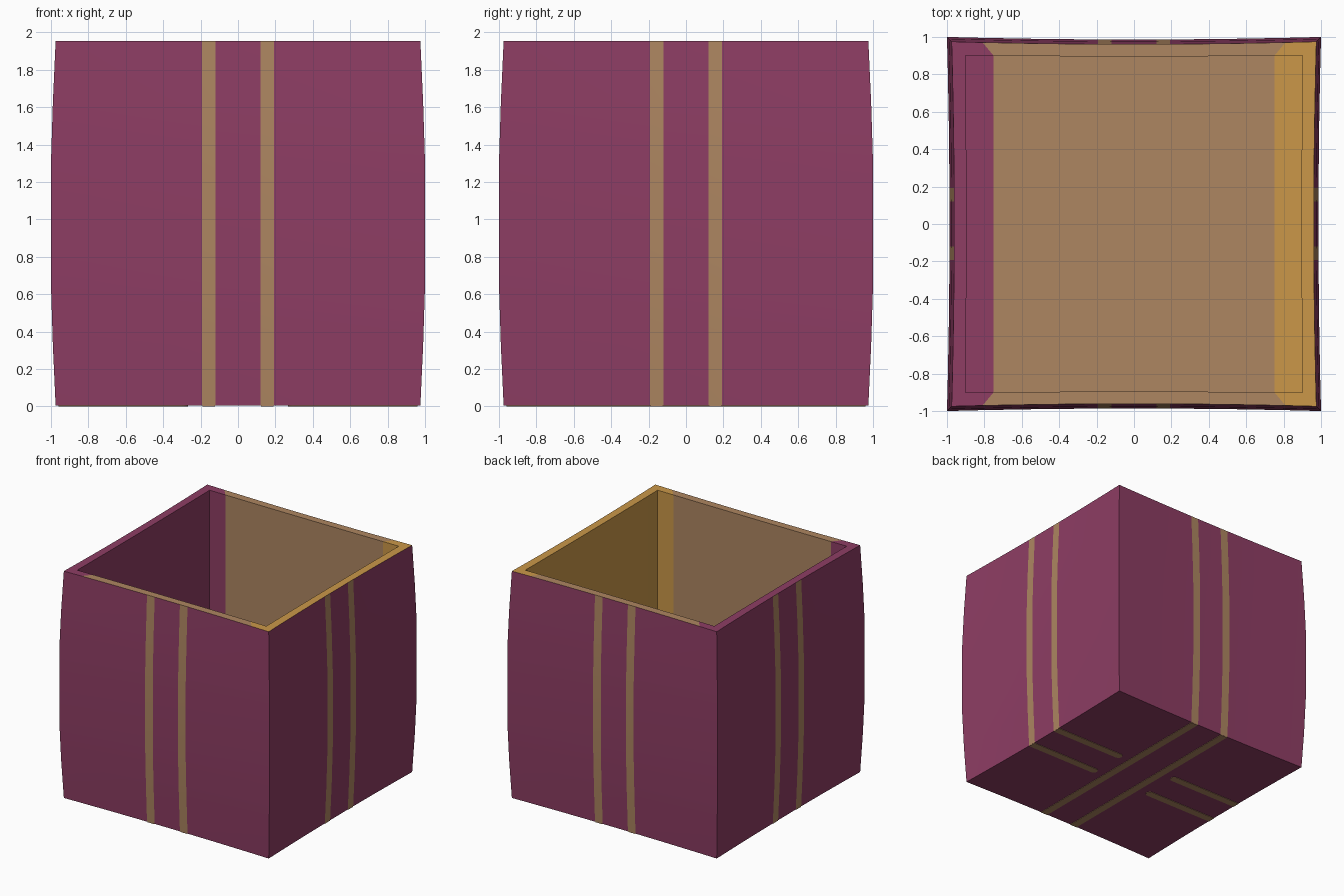
import bpy, bmesh, math

if "Cube" in bpy.data.objects:
    bpy.data.objects.remove(bpy.data.objects["Cube"])


def material(name, r, g, b):
    m = bpy.data.materials.new(name)
    lin = [c / 12.92 if c <= 0.04045 else ((c + 0.055) / 1.055) ** 2.4 for c in (r, g, b)]
    m.diffuse_color = (*lin, 1)
    m.use_nodes = True
    m.node_tree.nodes["Principled BSDF"].inputs["Base Color"].default_value = m.diffuse_color
    return m


PLUM, TAN, ORANGE = 0, 1, 2
MATS = [material("plum", 0.557, 0.24, 0.392),
        material("tan", 0.68, 0.525, 0.38),
        material("orange", 0.795, 0.595, 0.285)]
N = 9                      # segments per side
S0, S1 = 0.12, 0.193       # stripe edges


def finish(bm, name):
    bmesh.ops.recalc_face_normals(bm, faces=bm.faces[:])
    me = bpy.data.meshes.new(name)
    bm.to_mesh(me)
    bm.free()
    for m in MATS:
        me.materials.append(m)
    ob = bpy.data.objects.new(name, me)
    bpy.context.collection.objects.link(ob)
    return ob


def ring(bm, h, z, cut, pinch):
    """Square loop with slightly hollow sides."""
    out = []
    for k in range(4):
        for t in (-h, -cut, -0.5, -S1, -S0, S0, S1, 0.5, cut):
            x, y = t, -(h - pinch * (1 - (t / h) ** 2))
            for _ in range(k):
                x, y = -y, x
            out.append(bm.verts.new((x, y, z)))
    return out


def bridge(bm, a, b, rule):
    n = len(a)
    for i in range(n):
        j = (i + 1) % n
        f = bm.faces.new((a[i], a[j], b[j], b[i]))
        f.material_index = rule(i, f)


def cap(bm, r, rule):
    """Fill a square loop with strips running front to back."""
    for i in range(N):
        if i == 0:
            vs = r[0:2] + r[26:36]
        elif i == N - 1:
            vs = r[8:20]
        else:
            vs = [r[i], r[i + 1], r[26 - i], r[27 - i]]
        f = bm.faces.new(vs)
        f.material_index = rule(i, f)


def stripe_rule(i, f):
    return TAN if i % N in (3, 5) else PLUM


def lining_rule(i, f):
    x = f.calc_center_median().x
    return PLUM if x < -0.75 else ORANGE if x > 0.75 else TAN


# Open box: bulging outer walls, flat rim, lined inside
bm = bmesh.new()
profile = [(0.975, 0.004), (0.99, 0.33), (1.0, 0.65), (1.0, 1.3), (0.99, 1.62), (0.975, 1.955)]
rings = [ring(bm, h, z, 0.81, 0.014) for h, z in profile]
for a, b in zip(rings, rings[1:]):
    bridge(bm, a, b, stripe_rule)
inner_top = ring(bm, 0.9, 1.955, 0.75, 0.004)
inner_low = ring(bm, 0.9, 0.08, 0.75, 0.004)
bridge(bm, rings[-1], inner_top, lining_rule)
bridge(bm, inner_top, inner_low, lining_rule)
cap(bm, inner_low, lining_rule)
cap(bm, rings[0], lambda i, f: PLUM)
box = finish(bm, "open_box")
bpy.context.view_layer.objects.active = box
box.select_set(True)
bpy.ops.object.shade_smooth_by_angle(angle=math.radians(30))


# Thin stripes under the base
def base_stripe(name, pts):
    bm = bmesh.new()
    f = bm.faces.new([bm.verts.new((x, y, 0)) for x, y in pts])
    new = bmesh.ops.extrude_face_region(bm, geom=[f])["geom"]
    for v in new:
        if isinstance(v, bmesh.types.BMVert):
            v.co.z = 0.006
    for f in bm.faces:
        f.material_index = TAN
    finish(bm, name)


W = 0.033
for s in (-1, 1):
    c = s * 0.157
    base_stripe("base_long_stripe", [(c - W, -0.961), (c + W, -0.961), (c + W, 0.961), (c - W, 0.961)])
    for side in (-1, 1):
        # Short stripe with a rounded inner end
        pts = [(0.961, c - W), (0.961, c + W)]
        for k in range(9):
            a = math.pi / 2 + math.pi * k / 8
            pts.append((0.3 + W * math.cos(a), c + W * math.sin(a)))
        base_stripe("base_short_stripe", [(side * x, y) for x, y in pts])
